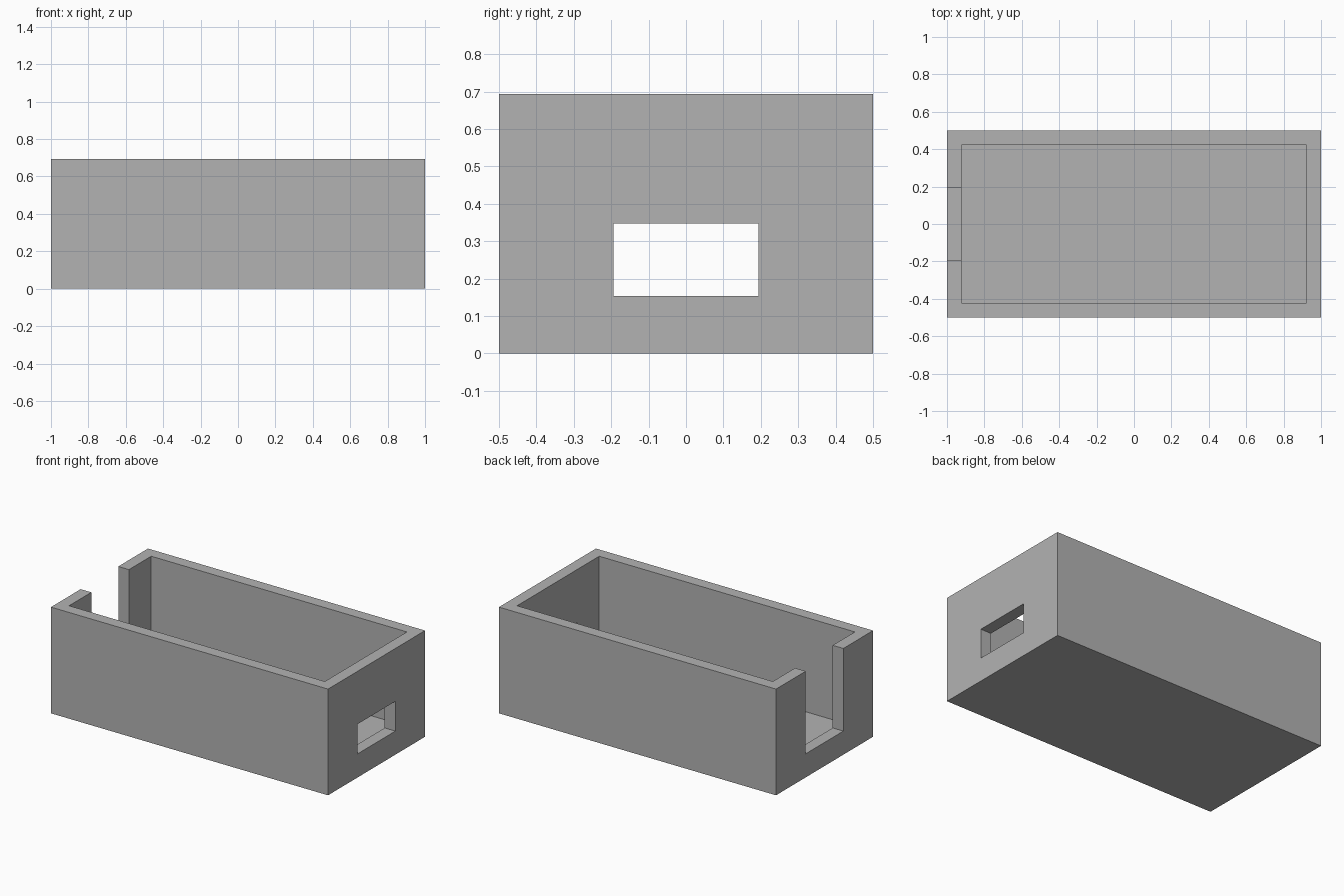
import bpy

default = bpy.data.objects.get("Cube")
if default:
    bpy.data.objects.remove(default, do_unlink=True)

LENGTH, WIDTH, HEIGHT = 2.0, 1.0, 0.693
WALL = 0.077
SILL = 2 * WALL          # height of both openings above the ground
HALF_OPENING = 0.194
OVER = 0.1               # overshoot of cutters past the shell

grey = bpy.data.materials.new("plain_grey")
grey.use_nodes = True
colour = (0.45, 0.45, 0.45, 1)
grey.diffuse_color = colour
grey.node_tree.nodes["Principled BSDF"].inputs["Base Color"].default_value = colour


def box(name, low, high):
    """Axis-aligned box between two corners."""
    centre = [(a + b) / 2 for a, b in zip(low, high)]
    bpy.ops.mesh.primitive_cube_add(size=1, location=centre)
    obj = bpy.context.object
    obj.name = name
    obj.scale = [b - a for a, b in zip(low, high)]
    bpy.ops.object.transform_apply(location=True, rotation=False, scale=True)
    obj.data.materials.append(grey)
    return obj


def cut(target, cutter):
    """Subtract the cutter from the target and discard it."""
    mod = target.modifiers.new("cut", "BOOLEAN")
    mod.operation = "DIFFERENCE"
    mod.solver = "EXACT"
    mod.object = cutter
    bpy.context.view_layer.objects.active = target
    bpy.ops.object.modifier_apply(modifier=mod.name)
    bpy.data.objects.remove(cutter, do_unlink=True)


x, y = LENGTH / 2, WIDTH / 2

# Outer block
tray = box("open_box", (-x, -y, 0), (x, y, HEIGHT))

# Hollow interior, open at the top
cut(tray, box("cavity_cutter", (-x + WALL, -y + WALL, WALL),
              (x - WALL, y - WALL, HEIGHT + OVER)))

# Rectangular window in the left end wall
cut(tray, box("window_cutter", (x - WALL - OVER, -HALF_OPENING, SILL),
              (x + OVER, HALF_OPENING, 0.348)))

# Tall notch through the rim of the right end wall
cut(tray, box("notch_cutter", (-x - OVER, -HALF_OPENING, SILL),
              (-x + WALL + OVER, HALF_OPENING, HEIGHT + OVER)))
